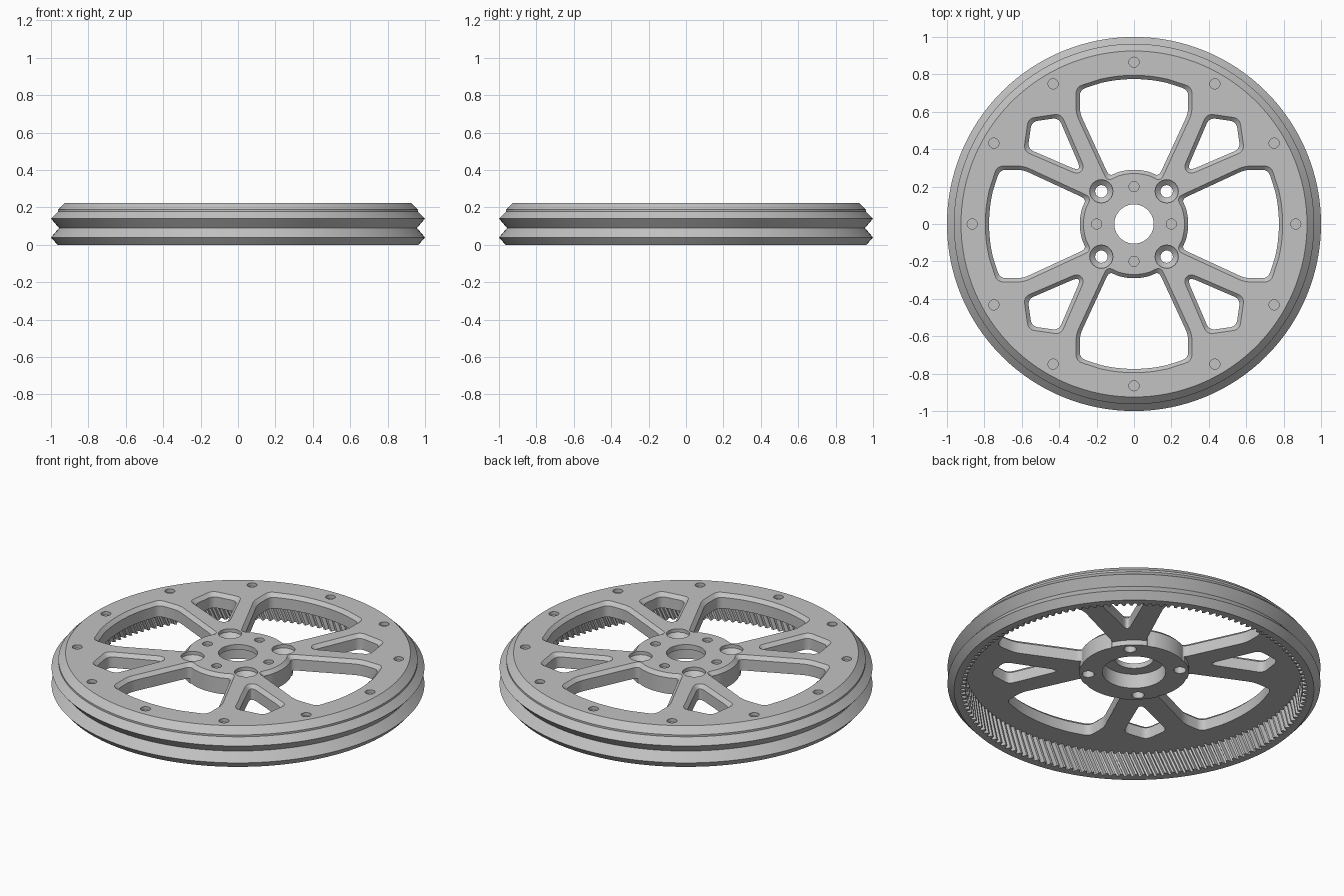
import bpy, bmesh, math
from mathutils import Vector

if "Cube" in bpy.data.objects:
    bpy.data.objects.remove(bpy.data.objects["Cube"], do_unlink=True)

TOP = 0.225
PLATE_BOTTOM = 0.14
HUB_BOTTOM = 0.11

grey = bpy.data.materials.new("plain_grey")
grey.use_nodes = True
grey.diffuse_color = (0.54, 0.54, 0.54, 1)
grey.node_tree.nodes["Principled BSDF"].inputs["Base Color"].default_value = grey.diffuse_color


def make_object(name, bm):
    mesh = bpy.data.meshes.new(name)
    bm.to_mesh(mesh)
    bm.free()
    obj = bpy.data.objects.new(name, mesh)
    bpy.context.collection.objects.link(obj)
    mesh.materials.append(grey)
    return obj


def bridge(bm, a, b):
    n = len(a)
    for i in range(n):
        j = (i + 1) % n
        bm.faces.new((a[i], a[j], b[j], b[i]))


def loft(bm, rings):
    """Closed solid through a rising stack of (counter-clockwise outline, z)."""
    loops = [[bm.verts.new((p[0], p[1], z)) for p in pts] for pts, z in rings]
    for a, b in zip(loops, loops[1:]):
        bridge(bm, a, b)
    bm.faces.new(loops[0][::-1])
    bm.faces.new(loops[-1])


def lathe(profile, steps):
    bm = bmesh.new()
    loops = []
    for i in range(steps):
        a = math.tau * i / steps
        loops.append([bm.verts.new((r * math.cos(a), r * math.sin(a), z)) for r, z in profile])
    for i in range(steps):
        bridge(bm, loops[i], loops[(i + 1) % steps])
    return bm


def polar(r, degrees):
    a = math.radians(degrees)
    return Vector((r * math.cos(a), r * math.sin(a)))


def circle(centre, r, n=24):
    return [centre + polar(r, 360 * i / n) for i in range(n)]


def arc(r, start, end):
    """Arc points with a longer first and last span, leaving room for rounding."""
    return [polar(r, start + (end - start) * i / 14) for i in range(15) if i not in (1, 2, 12, 13)]


def round_corners(pts, size):
    out = []
    for i, p in enumerate(pts):
        before, after = pts[i - 1] - p, pts[(i + 1) % len(pts)] - p
        if math.pi - before.angle(after) < math.radians(18):
            out.append(p)
            continue
        a = p + before.normalized() * min(size, before.length * 0.45)
        b = p + after.normalized() * min(size, after.length * 0.45)
        for k in range(6):
            t = k / 5
            out.append(a * (1 - t) ** 2 + p * 2 * t * (1 - t) + b * t ** 2)
    return out


def inset(pts, d):
    """Move a counter-clockwise outline inward by d."""
    out = []
    for i, p in enumerate(pts):
        e1, e2 = p - pts[i - 1], pts[(i + 1) % len(pts)] - p
        n1, n2 = (Vector((-e.y, e.x)).normalized() for e in (e1, e2))
        m = (n1 + n2).normalized()
        out.append(p + m * d / m.dot(n1))
    return out


def turned(pts, quarter):
    c, s = ((1, 0), (0, 1), (-1, 0), (0, -1))[quarter]
    return [Vector((p.x * c - p.y * s, p.x * s + p.y * c)) for p in pts]


def carve(target, bm):
    """Subtract the solids in bm from the target."""
    cutter = make_object("cutter", bm)
    cutter.hide_render = True
    cut = target.modifiers.new("openings", 'BOOLEAN')
    cut.operation = 'DIFFERENCE'
    cut.solver = 'EXACT'
    cut.object = cutter
    bpy.context.view_layer.objects.active = target
    bpy.ops.object.modifier_apply(modifier=cut.name)
    bpy.data.objects.remove(cutter, do_unlink=True)


# Wheel body: grooved rim, plate and hub in one turned profile
profile = [(0.105, TOP), (0.925, TOP), (0.963, 0.188), (0.963, 0.177), (1.0, 0.14),
           (0.957, 0.09), (1.0, 0.04), (0.965, 0), (0.93, 0), (0.93, PLATE_BOTTOM),
           (0.294, PLATE_BOTTOM), (0.294, HUB_BOTTOM), (0.17, HUB_BOTTOM),
           (0.17, 0.195), (0.105, 0.195)]
wheel = make_object("wheel_body", lathe(profile, 128))

# Large windows and the small windows inside the forked spokes, chamfered on top
rim_angle = math.degrees(math.acos(0.31 / 0.795))
window = arc(0.795, rim_angle, 180 - rim_angle) + [Vector((-0.31, 0.59))]
window += arc(0.27, 122, 58) + [Vector((0.31, 0.59))]
fork = [Vector(p) for p in ((0.565, 0.565), (0.39, 0.59), (0.265, 0.30), (0.30, 0.265), (0.59, 0.39))]
bm = bmesh.new()
for outline in (window, fork):
    for q in range(4):
        wide, narrow, over = (turned(round_corners(inset(outline, d), 0.035), q)
                              for d in (0, 0.02, -0.01))
        loft(bm, [(narrow, 0.05), (narrow, TOP - 0.02), (wide, TOP), (over, TOP + 0.01)])
carve(wheel, bm)

# Countersunk bolt holes, blind hub holes and blind rim holes
bm = bmesh.new()
for q in range(4):
    bolt = polar(0.247, 45 + 90 * q)
    small, large = circle(bolt, 0.033), circle(bolt, 0.062)
    loft(bm, [(small, 0.05), (small, 0.18), (large, 0.205), (large, TOP + 0.02)])
pins = [polar(0.2, 90 * q) for q in range(4)] + [polar(0.865, 30 * i) for i in range(12)]
for pin in pins:
    loft(bm, [(circle(pin, 0.027), 0.205), (circle(pin, 0.027), TOP + 0.02)])
carve(wheel, bm)

# Slanted inner teeth of the rim
TEETH = 144
bm = bmesh.new()
layers = []
for k in range(4):
    t = k / 3
    z = PLATE_BOTTOM * t
    inner, outer = [], []
    for i in range(TEETH):
        for step, r in ((0.0, 0.928), (0.3, 0.928), (0.5, 0.905), (0.8, 0.905)):
            a = 360 * (i + step + 1.4 * t) / TEETH
            inner.append(bm.verts.new((*polar(r, a), z)))
            outer.append(bm.verts.new((*polar(0.93, a), z)))
    layers.append((inner, outer))
for (in_a, out_a), (in_b, out_b) in zip(layers, layers[1:]):
    bridge(bm, in_b, in_a)
    bridge(bm, out_a, out_b)
bridge(bm, layers[0][0], layers[0][1])
bridge(bm, layers[-1][1], layers[-1][0])
teeth = make_object("inner_teeth", bm)

for obj in (wheel, teeth):
    bpy.ops.object.select_all(action='DESELECT')
    obj.select_set(True)
    bpy.context.view_layer.objects.active = obj
    bpy.ops.object.shade_smooth_by_angle(angle=math.radians(25))
